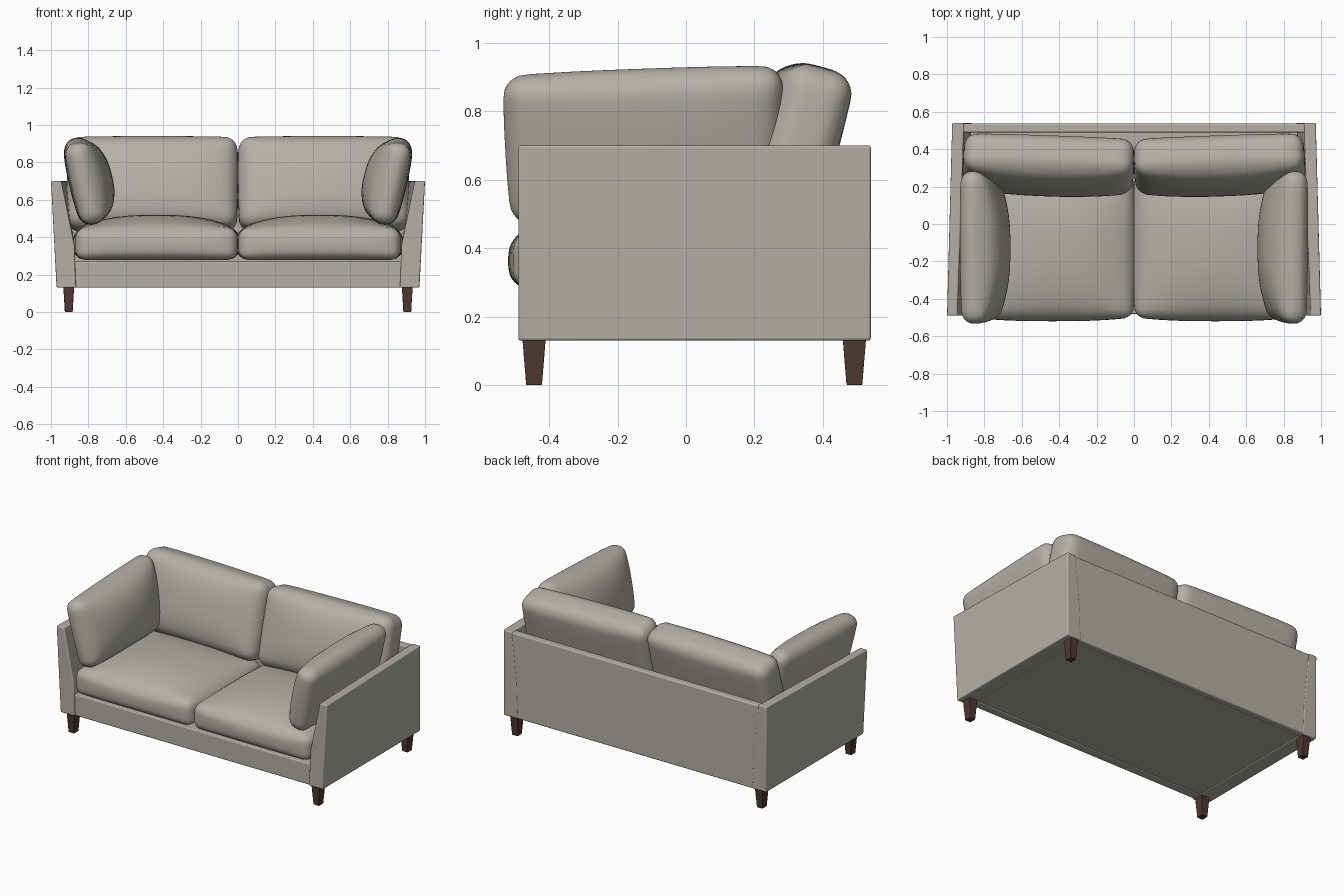
import bpy, bmesh, math
from mathutils import Vector

if "Cube" in bpy.data.objects:
    bpy.data.objects.remove(bpy.data.objects["Cube"], do_unlink=True)


def material(name, rgb):
    m = bpy.data.materials.new(name)
    m.use_nodes = True
    m.diffuse_color = (*rgb, 1)
    bsdf = m.node_tree.nodes["Principled BSDF"]
    bsdf.inputs["Base Color"].default_value = (*rgb, 1)
    bsdf.inputs["Roughness"].default_value = 0.8
    return m


FABRIC = material("warm grey fabric", (0.46, 0.43, 0.385))
WOOD = material("dark brown wood", (0.08, 0.04, 0.033))


def finish(name, bm, mat, bevel=0.0, angle=40):
    bmesh.ops.recalc_face_normals(bm, faces=bm.faces)
    mesh = bpy.data.meshes.new(name)
    bm.to_mesh(mesh)
    bm.free()
    mesh.materials.append(mat)
    ob = bpy.data.objects.new(name, mesh)
    bpy.context.collection.objects.link(ob)
    if bevel:
        mod = ob.modifiers.new("soft edge", "BEVEL")
        mod.width, mod.segments = bevel, 3
        mod.limit_method = "ANGLE"
    bpy.ops.object.select_all(action="DESELECT")
    ob.select_set(True)
    bpy.context.view_layer.objects.active = ob
    bpy.ops.object.shade_smooth_by_angle(angle=math.radians(angle))
    return ob


def loft(name, ring_a, ring_b, mat, bevel=0.0):
    """Closed solid between two matching rings of points."""
    bm = bmesh.new()
    a = [bm.verts.new(p) for p in ring_a]
    b = [bm.verts.new(p) for p in ring_b]
    n = len(a)
    for i in range(n):
        j = (i + 1) % n
        bm.faces.new((a[i], a[j], b[j], b[i]))
    bm.faces.new(a)
    bm.faces.new(b)
    return finish(name, bm, mat, bevel)


def box(name, x, y, z, mat, bevel=0.0):
    def ring(h):
        return [(x[0], y[0], h), (x[1], y[0], h), (x[1], y[1], h), (x[0], y[1], h)]
    return loft(name, ring(z[0]), ring(z[1]), mat, bevel)


def cushion(name, half, radius, front, back, edge, location, tilt, turn, taper=0, slope=0):
    """Rounded box, puffed by front, back and edge amounts."""
    bm = bmesh.new()
    bmesh.ops.create_cube(bm, size=2)
    bmesh.ops.subdivide_edges(bm, edges=bm.edges[:], cuts=19, use_grid_fill=True)
    half = Vector(half)
    for v in bm.verts:
        # crowd the grid towards the edges, then round them off
        c = Vector([math.sin(k * math.pi / 2) for k in v.co])
        p = Vector([c[i] * half[i] for i in range(3)])
        core = Vector([max(radius - half[i], min(half[i] - radius, p[i])) for i in range(3)])
        p = core + (p - core).normalized() * radius
        u, w, d = p.x / half.x, p.y / half.y, p.z / half.z
        fu, fw, fd = 1 - abs(u) ** 2.6, 1 - abs(w) ** 2.6, 1 - d * d
        p.z += d * (front if d > 0 else back) * fu * fw
        p.x += u * edge * fw * fd
        p.y += w * edge * fu * fd
        p.x *= 1 + taper * w
        p.y += slope * u * (w + 1) / 2
        v.co = p
    ob = finish(name, bm, FABRIC, angle=60)
    ob.location = location
    ob.rotation_euler = (math.radians(tilt), 0, math.radians(turn))
    return ob


# Frame: back panel, front rail and seat deck
FRONT, REAR = -0.49, 0.54
box("back_panel", (-0.915, 0.915), (0.49, REAR - 0.002), (0.13, 0.695), FABRIC, 0.008)
box("front_rail", (-0.88, 0.88), (-0.48, -0.42), (0.13, 0.27), FABRIC, 0.006)
box("seat_deck", (-0.88, 0.88), (-0.43, 0.5), (0.135, 0.268), FABRIC)

# Arm outlines: flared at the front, upright at the rear
ARM_FRONT = [(0.97, 0.13), (1.0, 0.70), (0.945, 0.70), (0.875, 0.36), (0.866, 0.13)]
ARM_REAR = [(0.97, 0.13), (0.972, 0.70), (0.91, 0.70), (0.875, 0.36), (0.866, 0.13)]

for s, side in ((1, "left"), (-1, "right")):
    loft(side + "_arm",
         [(s * x, FRONT, z) for x, z in ARM_FRONT],
         [(s * x, REAR, z) for x, z in ARM_REAR], FABRIC, 0.007)

    # Tapered square legs
    for y, end in ((-0.444, "front"), (0.492, "rear")):
        def square(hx, hy, z):
            return [(s * 0.905 + i * hx, y + j * hy, z)
                    for i, j in ((-1, -1), (1, -1), (1, 1), (-1, 1))]
        loft(f"{side}_{end}_leg", square(0.021, 0.023, 0), square(0.029, 0.034, 0.135), WOOD, 0.003)

    # Seat, back and arm cushions
    cushion(side + "_seat_cushion", (0.428, 0.385, 0.085), 0.05, 0.072, 0.0, 0.02,
            (s * 0.436, -0.115, 0.363), 0, 0)
    cushion(side + "_back_cushion", (0.45, 0.25, 0.1), 0.065, 0.055, 0.012, 0.008,
            (s * 0.457, 0.322, 0.682), 75, 2 * s)
    cushion(side + "_arm_cushion", (0.395, 0.226, 0.066), 0.06, 0.085, 0.018, 0.008,
            (s * 0.82, -0.125, 0.694), 77, -90 * s, 0.03, -0.015 * s)
